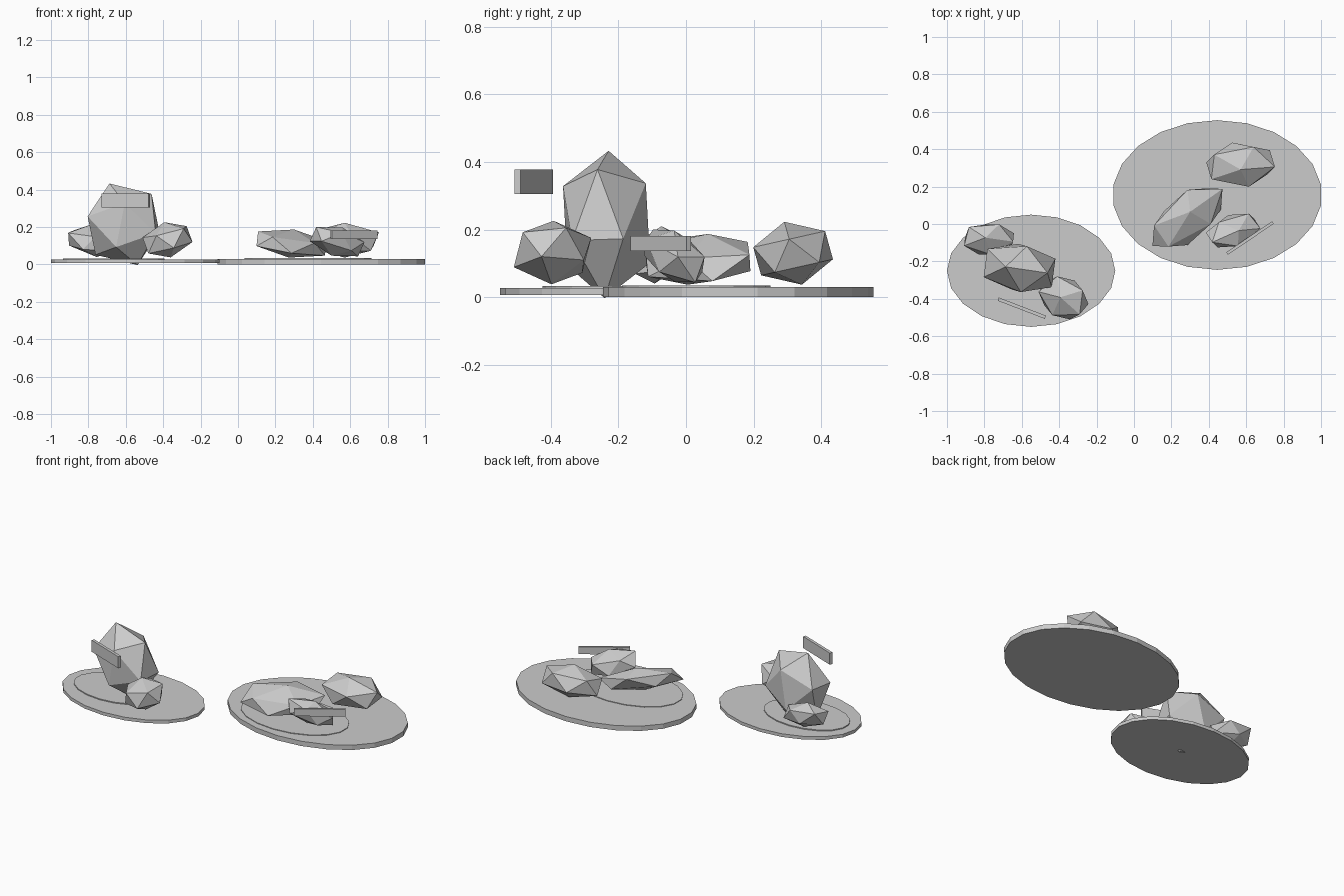
import bpy, bmesh
from math import radians
from mathutils import Matrix, Vector

default = bpy.data.objects.get("Cube")
if default:
    bpy.data.objects.remove(default, do_unlink=True)

stone = bpy.data.materials.new("stone_grey")
stone.use_nodes = True
stone.diffuse_color = (0.6, 0.6, 0.6, 1)
stone.node_tree.nodes["Principled BSDF"].inputs["Base Color"].default_value = (0.6, 0.6, 0.6, 1)


def finish(name, bm):
    bmesh.ops.recalc_face_normals(bm, faces=bm.faces)
    mesh = bpy.data.meshes.new(name)
    bm.to_mesh(mesh)
    bm.free()
    mesh.materials.append(stone)
    obj = bpy.data.objects.new(name, mesh)
    bpy.context.collection.objects.link(obj)


def disc(name, x, y, rx, ry, low, high, sides):
    """Flat elliptical slab between two heights."""
    bm = bmesh.new()
    bmesh.ops.create_cone(bm, cap_ends=True, segments=sides, radius1=1, radius2=1, depth=1)
    bmesh.ops.scale(bm, vec=(rx, ry, high - low), verts=bm.verts)
    bmesh.ops.translate(bm, vec=(x, y, (low + high) / 2), verts=bm.verts)
    finish(name, bm)


def rock(name, centre, ax, ay, az):
    """Twenty-sided boulder stretched along three axes."""
    bm = bmesh.new()
    bmesh.ops.create_icosphere(bm, subdivisions=1, radius=1)
    stretch = Matrix((ax, ay, az)).transposed()
    for v in bm.verts:
        v.co = stretch @ v.co + Vector(centre)
    finish(name, bm)


def plate(name, centre, size, angle):
    """Thin upright panel turned about the vertical."""
    bm = bmesh.new()
    bmesh.ops.create_cube(bm, size=1)
    bmesh.ops.scale(bm, vec=size, verts=bm.verts)
    bmesh.ops.rotate(bm, matrix=Matrix.Rotation(radians(angle), 3, "Z"), verts=bm.verts)
    bmesh.ops.translate(bm, vec=centre, verts=bm.verts)
    finish(name, bm)


# Ground slabs with a thin inner patch each
disc("right_base", -0.55, -0.25, 0.45, 0.30, 0.007, 0.027, 20)
disc("right_patch", -0.665, -0.25, 0.275, 0.175, 0.02, 0.033, 18)
disc("left_base", 0.445, 0.155, 0.56, 0.40, 0, 0.03, 22)
disc("left_patch", 0.375, 0.03, 0.345, 0.22, 0.02, 0.034, 18)

# Boulders on the right slab
rock("right_tall_rock", (-0.612, -0.235, 0.215),
     (0.205, -0.033, 0.073), (0.019, 0.144, 0.005), (-0.075, 0.006, 0.218))
rock("right_front_rock", (-0.377, -0.395, 0.132),
     (0.105, -0.1, 0.02), (0.095, 0.078, 0.03), (-0.017, 0.003, 0.094))
rock("right_back_rock", (-0.775, -0.083, 0.125),
     (-0.11, 0.07, 0.02), (-0.11, -0.067, 0), (-0.02, 0.01, 0.085))

# Boulders on the left slab
rock("left_long_rock", (0.286, 0.035, 0.112),
     (-0.007, 0.15, 0.02), (-0.215, -0.115, 0.03), (0.014, 0.03, 0.075))
rock("left_back_rock", (0.57, 0.317, 0.13),
     (0.205, 0, 0), (0.015, 0.125, 0.028), (0, -0.026, 0.093))
rock("left_front_rock", (0.53, -0.035, 0.122),
     (-0.14, -0.07, 0.05), (0.06, -0.075, 0), (0.03, 0, 0.075))

# Floating panels
plate("right_panel", (-0.6, -0.45, 0.342), (0.27, 0.018, 0.073), -21)
plate("left_panel", (0.62, -0.075, 0.159), (0.295, 0.016, 0.045), 34)
